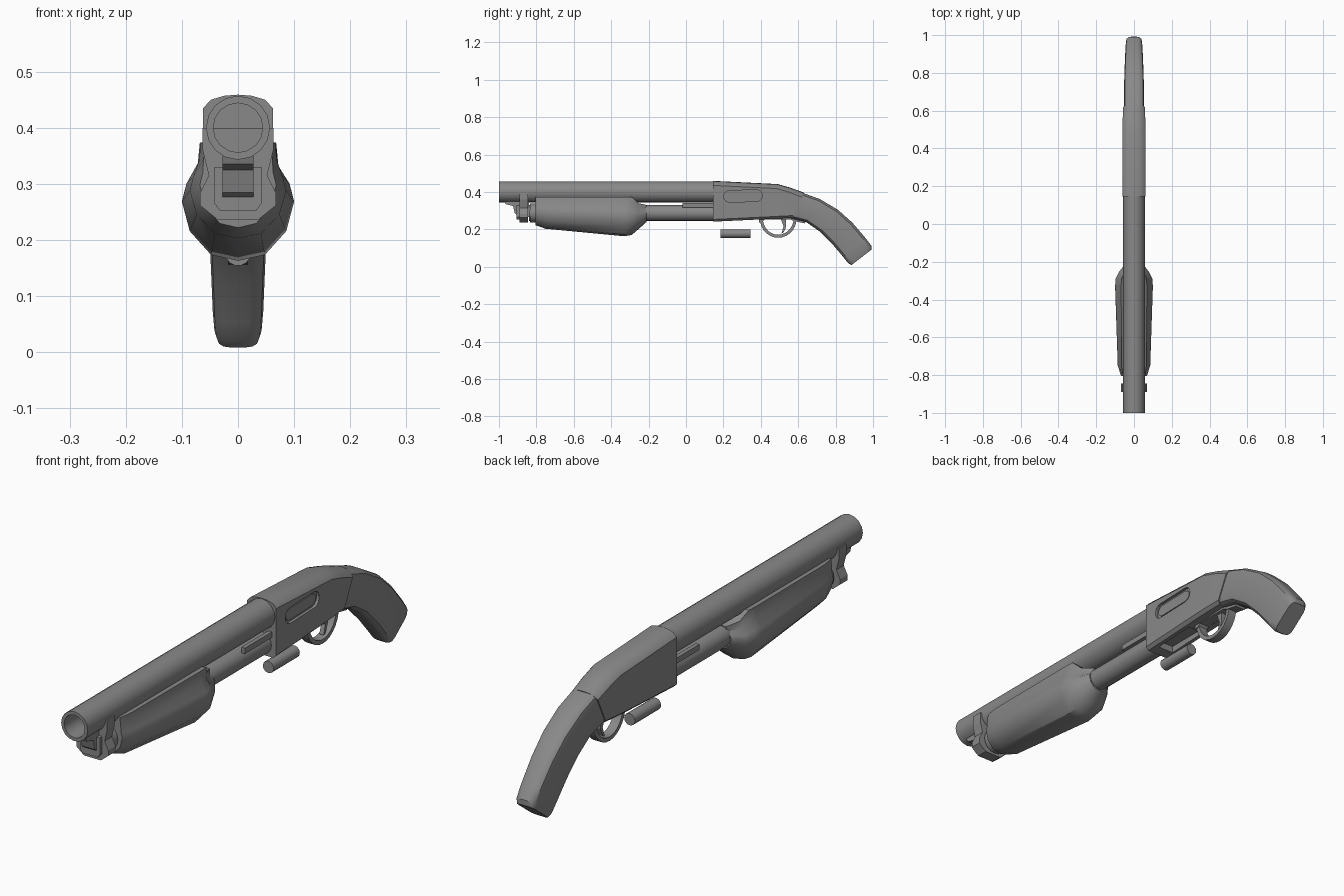
import bpy, bmesh
from math import pi, cos, sin
from mathutils import Vector

cube = bpy.data.objects.get("Cube")
if cube:
    bpy.data.objects.remove(cube, do_unlink=True)

grey = bpy.data.materials.new("gunmetal grey")
grey.use_nodes = True
tone = (0.25, 0.25, 0.25, 1)
grey.diffuse_color = tone
grey.node_tree.nodes["Principled BSDF"].inputs["Base Color"].default_value = tone


def finish(name, bm, smooth=True):
    bmesh.ops.recalc_face_normals(bm, faces=bm.faces)
    mesh = bpy.data.meshes.new(name)
    bm.to_mesh(mesh)
    bm.free()
    mesh.materials.append(grey)
    ob = bpy.data.objects.new(name, mesh)
    bpy.context.collection.objects.link(ob)
    if smooth:
        bpy.ops.object.select_all(action='DESELECT')
        ob.select_set(True)
        bpy.context.view_layer.objects.active = ob
        bpy.ops.object.shade_smooth_by_angle(angle=0.6)
    return ob


def loft(name, rings, smooth=True):
    """Skin a list of equal-length point rings and cap both ends."""
    bm = bmesh.new()
    loops = [[bm.verts.new(p) for p in ring] for ring in rings]
    n = len(loops[0])
    for a, b in zip(loops, loops[1:]):
        for i in range(n):
            j = (i + 1) % n
            bm.faces.new((a[i], a[j], b[j], b[i]))
    bm.faces.new(loops[0])
    bm.faces.new(loops[-1])
    return finish(name, bm, smooth)


def lathe(name, profile, z, n=16):
    """Round part along y from (y, radius) pairs."""
    return loft(name, [[(r * cos(2 * pi * i / n), y, z + r * sin(2 * pi * i / n))
                        for i in range(n)] for y, r in profile])


def plate(name, outline, half, x=0):
    """Side outline in (y, z) extruded across x."""
    return loft(name, [[(x + s * half, y, z) for y, z in outline] for s in (-1, 1)], False)


def box(name, y0, y1, z0, z1, half, x=0):
    return plate(name, [(y0, z0), (y1, z0), (y1, z1), (y0, z1)], half, x)


def mirrored(half):
    """Close a half section whose first and last points may sit on x = 0."""
    return half + [(-x, z) for x, z in reversed(half) if x > 0]


def cut(target, cutter):
    mod = target.modifiers.new("cut", 'BOOLEAN')
    mod.operation = 'DIFFERENCE'
    mod.solver = 'EXACT'
    mod.object = cutter
    cutter.hide_render = True
    cutter.hide_set(True)


# Barrel with open bore, and magazine tube
lathe("barrel", [(0.17, 0.057), (-1, 0.057), (-1, 0.044), (-0.6, 0.044)], 0.4)
lathe("magazine_tube", [(-0.84, 0.042), (0.17, 0.042)], 0.287)
lathe("magazine_cap", [(-0.835, 0.05), (-0.8, 0.05)], 0.287)

# Action bars between the fore grip and receiver
for side, x in (("left", 0.036), ("right", -0.036)):
    box(side + "_action_bar", -0.02, 0.16, 0.318, 0.34, 0.008, x)

# Fore grip: y, half width, top half width, bottom, top
grip = []
for y, w, tw, zb, zt in [(-0.805, 0.068, 0.058, 0.222, 0.374),
                         (-0.75, 0.086, 0.066, 0.203, 0.374),
                         (-0.33, 0.1, 0.068, 0.163, 0.374),
                         (-0.29, 0.097, 0.066, 0.17, 0.374),
                         (-0.255, 0.08, 0.05, 0.2, 0.34),
                         (-0.21, 0.047, 0.025, 0.24, 0.33)]:
    half = [(0, 0), (w * 0.48, 0.05), (w * 0.86, 0.25), (w, 0.5),
            (w * 0.92, 0.65), (tw * 1.06, 0.8), (tw, 1)]
    grip.append([(x, y, zb + v * (zt - zb)) for x, v in mirrored(half)])
loft("fore_grip", grip)

# Muzzle clamp: collar around the tube with cheeks up to the barrel
collar = mirrored([(0.036, 0.236), (0.068, 0.262), (0.068, 0.283),
                   (0.052, 0.315), (0.063, 0.36), (0.063, 0.4)])
loft("muzzle_clamp", [[(x, y, z) for x, z in collar] for y in (-0.89, -0.845)], False)
ring = mirrored([(0.032, 0.252), (0.042, 0.265), (0.042, 0.33)])
loft("clamp_nose", [[(x, y, z) for x, z in ring] for y in (-0.905, -0.88)], False)
plate("clamp_lug", [(-0.97, 0.35), (-0.965, 0.335), (-0.925, 0.325), (-0.915, 0.285),
                    (-0.89, 0.265), (-0.84, 0.265), (-0.84, 0.35)], 0.028)

# Receiver: top y, bottom y, half width, top, bottom
body = []
for yt, yb, w, zt, zb in [(0.145, 0.145, 0.062, 0.459, 0.241),
                          (0.49, 0.46, 0.062, 0.442, 0.256),
                          (0.56, 0.515, 0.06, 0.422, 0.259),
                          (0.632, 0.567, 0.057, 0.396, 0.262)]:
    half = [(w * 0.8, zb), (w, zb + 0.012), (w, zt - 0.024),
            (w * 0.78, zt - 0.009), (w * 0.4, zt - 0.002), (0, zt)]
    body.append([(x, yb + (yt - yb) * (z - zb) / (zt - zb), z) for x, z in mirrored(half)])
receiver = loft("receiver", body)

# Ejection port: rounded slot on the left side
slot = []
for cy, start in ((0.38, -pi / 2), (0.23, pi / 2)):
    for k in range(7):
        a = start + pi * k / 6
        slot.append((cy + 0.028 * cos(a), 0.378 + 0.031 * sin(a) + (cy - 0.3) * 0.03))
cut(receiver, plate("port_cutter", slot, 0.014, 0.065))
plate("bolt", [(0.3 + (y - 0.3) * 0.9, 0.378 + (z - 0.378) * 0.72) for y, z in slot], 0.004, 0.052)

# Loading port under the receiver
cut(receiver, box("loading_cutter", 0.19, 0.37, 0.2, 0.27, 0.034))

# Loose shell below the loading port
lathe("shell", [(0.185, 0.023), (0.345, 0.023)], 0.177, 14)

# Trigger guard, trigger and tang
guard = []
for i in range(15):
    a = pi + pi * i / 14
    guard.append([(x, 0.493 + r * cos(a), 0.258 + (r + 0.005) * sin(a))
                  for x, r in ((-0.018, 0.082), (0.018, 0.082), (0.018, 0.098), (-0.018, 0.098))])
loft("trigger_guard", guard)
plate("guard_base", [(0.39, 0.235), (0.41, 0.24), (0.42, 0.252), (0.56, 0.252),
                     (0.58, 0.243), (0.635, 0.232), (0.64, 0.242), (0.59, 0.268), (0.39, 0.268)], 0.022)
plate("trigger", [(0.505, 0.26), (0.522, 0.215), (0.51, 0.178), (0.522, 0.183),
                  (0.536, 0.215), (0.535, 0.26)], 0.009)

# Pistol-style stock: top point, bottom point, half width, end shrink
stock = []
for top, bottom, w, f in [((0.61, 0.4), (0.55, 0.262), 0.053, 1),
                          ((0.632, 0.392), (0.575, 0.255), 0.053, 1),
                          ((0.717, 0.361), (0.642, 0.239), 0.053, 1),
                          ((0.813, 0.304), (0.717, 0.187), 0.051, 1),
                          ((0.89, 0.235), (0.782, 0.122), 0.048, 1),
                          ((0.96, 0.153), (0.84, 0.053), 0.045, 1),
                          ((0.991, 0.112), (0.866, 0.02), 0.042, 1),
                          ((0.999, 0.097), (0.877, 0.003), 0.042, 0.88)]:
    t, b = Vector((0, *top)), Vector((0, *bottom))
    mid, arm = (t + b) / 2, (t - b) / 2 * f
    quarter = [(1, 0.6), (0.92, 0.84), (0.7, 0.96), (0.4, 1)]
    half = [(u, -v) for u, v in reversed(quarter)] + quarter
    stock.append([mid + arm * v + Vector((u * w * f, 0, 0)) for u, v in mirrored(half)])
loft("stock", stock)
